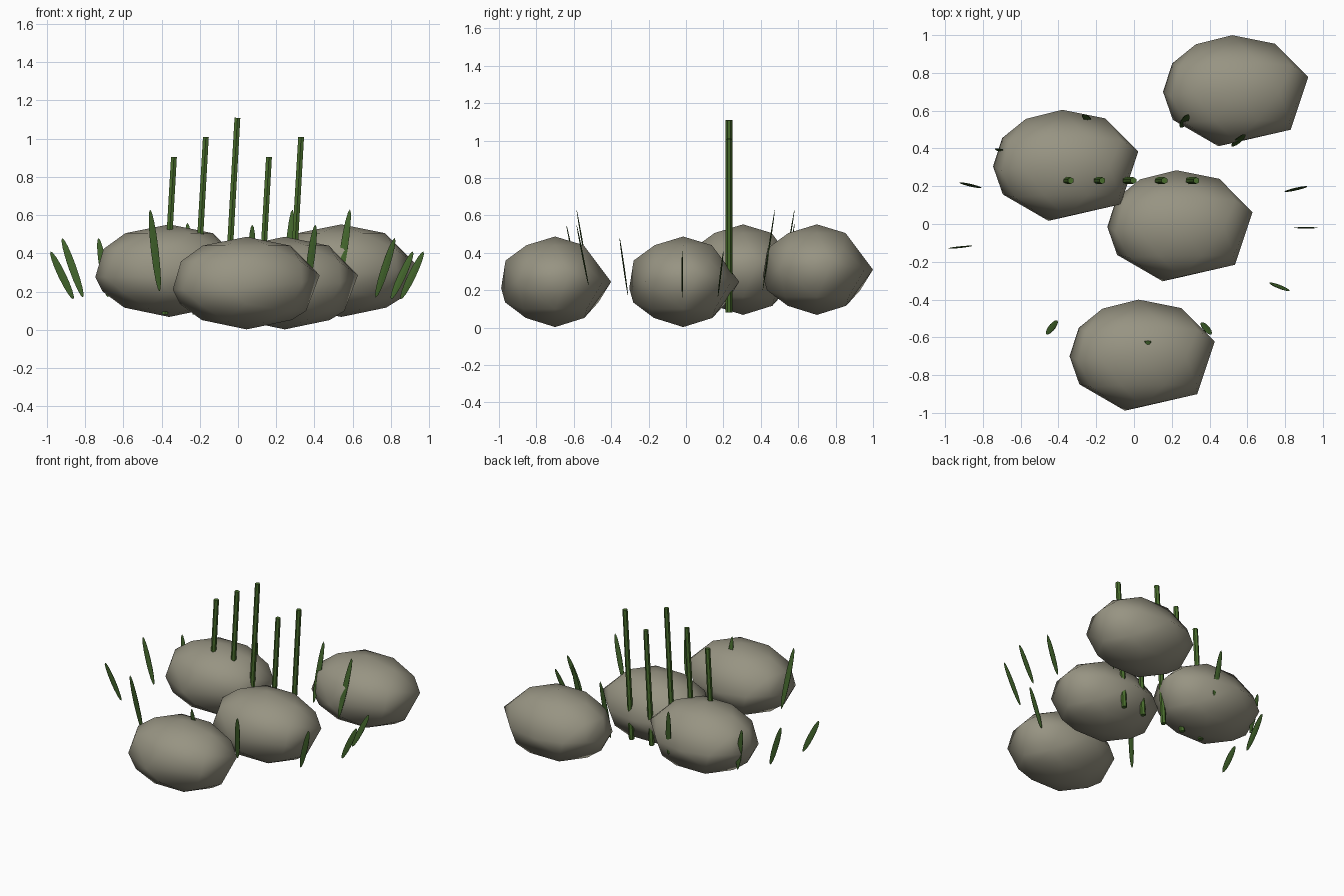
import bpy, bmesh
from math import radians, sin, cos, pi
from mathutils import Vector, Matrix

if "Cube" in bpy.data.objects:
    bpy.data.objects.remove(bpy.data.objects["Cube"], do_unlink=True)


def material(name, colour):
    mat = bpy.data.materials.new(name)
    mat.use_nodes = True
    mat.diffuse_color = (*colour, 1)
    mat.node_tree.nodes["Principled BSDF"].inputs["Base Color"].default_value = (*colour, 1)
    return mat


stone = material("warm grey stone", (.31, .295, .225))
reed_green = material("reed green", (.065, .15, .025))
blade_green = material("blade green", (.055, .13, .025))


def make_object(name, bm, mat, matrix, smooth_angle=None):
    mesh = bpy.data.meshes.new(name)
    bmesh.ops.recalc_face_normals(bm, faces=bm.faces[:])
    bm.to_mesh(mesh)
    bm.free()
    mesh.materials.append(mat)
    obj = bpy.data.objects.new(name, mesh)
    bpy.context.scene.collection.objects.link(obj)
    obj.matrix_world = matrix
    if smooth_angle:
        bpy.ops.object.select_all(action='DESELECT')
        obj.select_set(True)
        bpy.context.view_layer.objects.active = obj
        bpy.ops.object.shade_smooth_by_angle(angle=radians(smooth_angle))
    return obj


# Rocks: faceted hull of irregular rings, elevation -> azimuths in degrees
ROCK_RINGS = {
    90: [0],
    54: [0, 60, 120, 180, 240, 300],
    28: [32, 150, 185, 218, 270, 325],
    0: [-42, 58, 93, 123, 150],
    -8: [180, 210, 256],
    -27: [120, 180, 225, 270],
    -37: [0, 45, 315],
    -53: [0, 60, 120, 180, 240, 300],
    -90: [0],
}


def rock(name, x, y, z):
    bm = bmesh.new()
    for elevation, azimuths in ROCK_RINGS.items():
        e = radians(elevation)
        for azimuth in azimuths:
            a = radians(azimuth)
            bm.verts.new((cos(e) * cos(a), cos(e) * sin(a), sin(e)))
    # Blunt nose at the left end
    bm.verts.new((.98, .26, .17))
    bmesh.ops.convex_hull(bm, input=bm.verts[:])
    matrix = Matrix.Translation((x, y, z)) @ Matrix.Diagonal((.39, .3, .242, 1))
    make_object(name, bm, stone, matrix, 60)


rock("front_rock", .045, -.7, .245)
rock("middle_rock", .245, -.015, .245)
rock("back_right_rock", -.36, .305, .31)
rock("back_left_rock", .54, .7, .31)


# Reeds: a row of six-sided stems leaning slightly to the left
for i, (x, top) in enumerate([(-.335, .905), (-.168, 1.01), (-.003, 1.11), (.162, .905), (.33, 1.01)]):
    height = top - .08
    bm = bmesh.new()
    bmesh.ops.create_cone(bm, cap_ends=True, segments=6, radius1=.0185, radius2=.0175, depth=height)
    lean = Matrix.Rotation(.057, 4, 'Y')
    centre = Matrix.Translation((x - .0285 * height, .23, .08 + height / 2))
    make_object(f"reed_{i + 1}", bm, reed_green, centre @ lean)


# Grass blades: thin pointed leaves from root to tip, widest across x
def blade(name, root, tip):
    root, tip = Vector(root), Vector(tip)
    axis = (tip - root).normalized()
    across = Vector((1, 0, 0))
    across = (across - axis * across.dot(axis)).normalized()
    facing = axis.cross(across)
    turn = Matrix((across, facing, axis)).transposed().to_4x4()
    size = Matrix.Diagonal((.023, .004, (tip - root).length / 2, 1))
    bm = bmesh.new()
    bmesh.ops.create_uvsphere(bm, u_segments=6, v_segments=8, radius=1)
    make_object(name, bm, blade_green, Matrix.Translation((root + tip) / 2) @ turn @ size, 40)


BLADES = [
    ((-.81, .19, .17), (-.92, .22, .48)),
    ((-.86, -.115, .16), (-.98, -.13, .41)),
    ((-.41, -.51, .2), (-.46, -.585, .63)),
    ((.36, -.52, .22), (.405, -.585, .55)),
    ((.72, -.31, .17), (.82, -.355, .48)),
    ((.85, -.02, .16), (.97, -.02, .41)),
    ((.8, .17, .16), (.915, .2, .41)),
    ((.52, .41, .2), (.585, .475, .63)),
    ((.25, .51, .2), (.285, .58, .63)),
    ((-.235, .54, .22), (-.265, .58, .56)),
    ((-.68, .38, .17), (-.73, .4, .48)),
    ((.07, -.57, .22), (.075, -.64, .55)),
]
for i, (root, tip) in enumerate(BLADES):
    blade(f"grass_blade_{i + 1}", root, tip)
